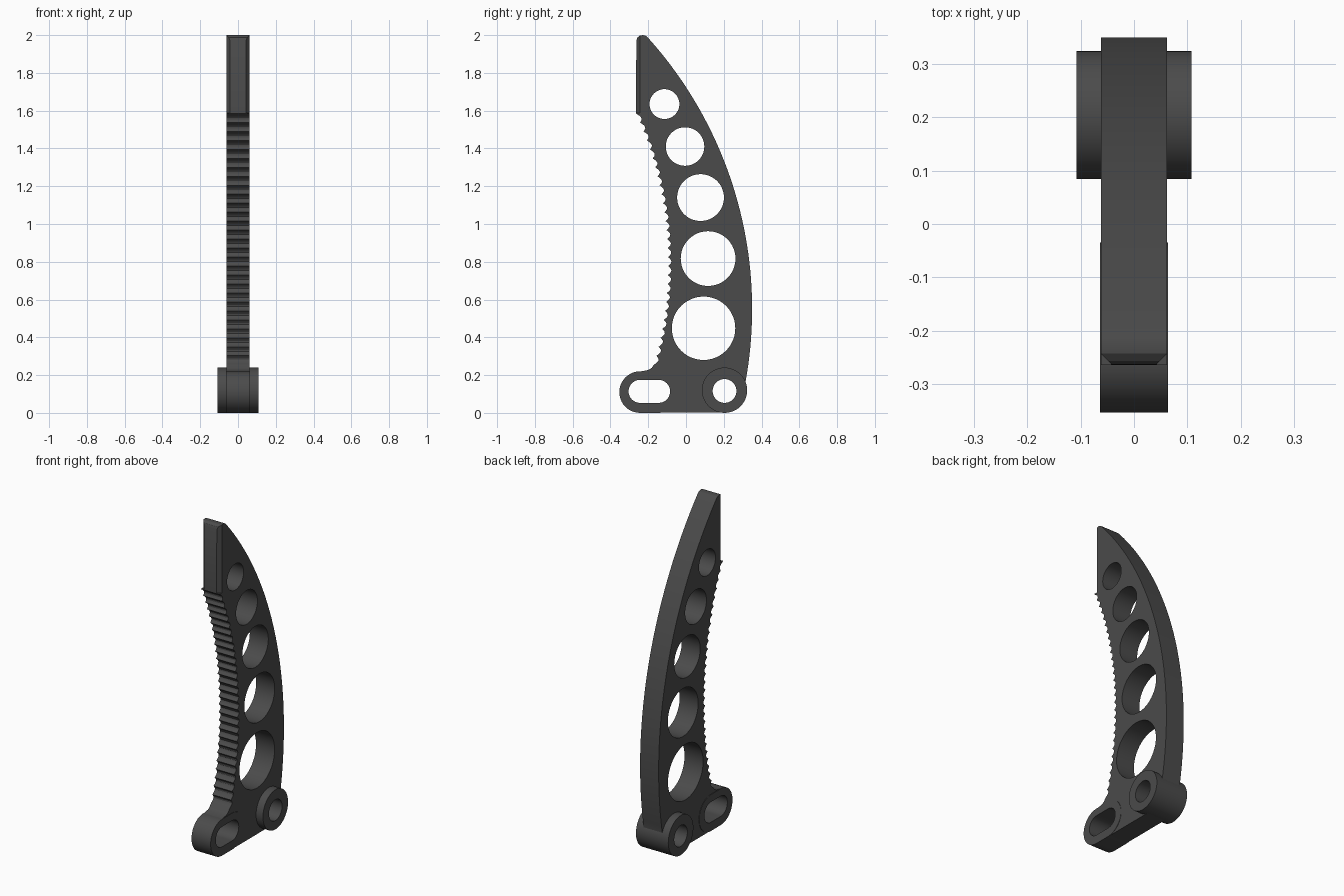
import bpy, bmesh
from math import pi, sin, cos, sqrt, radians

if "Cube" in bpy.data.objects:
    bpy.data.objects.remove(bpy.data.objects["Cube"])

mat = bpy.data.materials.new("dark_grey")
mat.diffuse_color = (0.07, 0.07, 0.07, 1)
mat.use_nodes = True
mat.node_tree.nodes["Principled BSDF"].inputs["Base Color"].default_value = mat.diffuse_color


def arc(cy, cz, r, a0, a1, n):
    return [(cy + r * cos(radians(a0 + (a1 - a0) * i / n)),
             cz + r * sin(radians(a0 + (a1 - a0) * i / n))) for i in range(n + 1)]


def circle(cy, cz, r, n=48):
    return arc(cy, cz, r, 0, 360, n)[:-1]


def slot(y0, y1, cz, r):
    return arc(y0, cz, r, 90, 270, 20) + arc(y1, cz, r, -90, 90, 20)


def plate(name, loops, half):
    """Side-view (y, z) loops, first outline then holes, extruded along x."""
    cu = bpy.data.curves.new(name, 'CURVE')
    cu.dimensions, cu.fill_mode, cu.extrude = '2D', 'BOTH', half
    for pts in loops:
        s = cu.splines.new('POLY')
        s.points.add(len(pts) - 1)
        for p, (y, z) in zip(s.points, pts):
            p.co = (y, z, 0, 1)
        s.use_cyclic_u = True
    ob = bpy.data.objects.new(name, cu)
    bpy.context.collection.objects.link(ob)
    ob.rotation_euler = (pi / 2, 0, pi / 2)
    bpy.ops.object.select_all(action='DESELECT')
    ob.select_set(True)
    bpy.context.view_layer.objects.active = ob
    bpy.ops.object.convert(target='MESH')
    bpy.ops.object.transform_apply(location=False, rotation=True, scale=False)
    ob = bpy.context.object
    bm = bmesh.new()
    bm.from_mesh(ob.data)
    bmesh.ops.remove_doubles(bm, verts=bm.verts, dist=1e-5)
    bmesh.ops.recalc_face_normals(bm, faces=bm.faces)
    bm.to_mesh(ob.data)
    bm.free()
    ob.data.materials.clear()
    ob.data.materials.append(mat)
    return ob


def smooth(ob):
    bpy.ops.object.select_all(action='DESELECT')
    ob.select_set(True)
    bpy.context.view_layer.objects.active = ob
    bpy.ops.object.shade_smooth_by_angle(angle=radians(25))


# Blade outline: lug end, pivot corner, curved back, tip
outline = arc(-0.243, 0.11, 0.109, 90, 270, 20)
outline += arc(0.2, 0.117, 0.116, 270, 360, 12)
for i in range(41):
    z = 0.16 + (1.985 - 0.16) * i / 40
    outline.append((0.35 - 2.147 + sqrt(2.147 ** 2 - (z - 0.55) ** 2), z))
outline += [(-0.212, 1.996), (-0.228, 2.0), (-0.243, 1.998), (-0.257, 1.988), (-0.263, 1.972)]

# Scalloped grip edge
teeth, top, bottom = 28, 1.585, 0.255
for i in range(teeth * 6 + 1):
    z = top + (bottom - top) * i / (teeth * 6)
    edge = -0.095 - 1.95 + sqrt(1.95 ** 2 - (z - 0.79) ** 2)
    edge = -0.095 - (-0.095 - edge)
    outline.append((edge + 0.018 * sin(pi * (i % 6) / 6), z))
outline += [(-0.182, 0.238), (-0.2, 0.227)]

# Lightening holes, plus clearance for the lug slot and pivot
holes = [(-0.114, 1.635, 0.079), (-0.005, 1.41, 0.102), (0.077, 1.14, 0.124),
         (0.117, 0.817, 0.145), (0.093, 0.448, 0.168)]
blade = plate("blade", [outline] + [circle(*h) for h in holes]
              + [slot(-0.243, -0.145, 0.11, 0.075), circle(0.204, 0.12, 0.08)], 0.062)

# Chamfers on the straight front edge near the tip
bm = bmesh.new()
for s in (-1, 1):
    tri = [(0.0725, -0.2315), (0.0325, -0.2735), (0.0725, -0.2735)]
    f = bm.faces.new([bm.verts.new((s * x, y, 1.588)) for x, y in tri])
    ext = bmesh.ops.extrude_face_region(bm, geom=[f])
    for v in ext["geom"]:
        if isinstance(v, bmesh.types.BMVert):
            v.co.z = 2.05
bmesh.ops.recalc_face_normals(bm, faces=bm.faces)
me = bpy.data.meshes.new("chamfer_cutter")
bm.to_mesh(me)
bm.free()
cutter = bpy.data.objects.new("chamfer_cutter", me)
bpy.context.collection.objects.link(cutter)
cutter.hide_render = True
mod = blade.modifiers.new("chamfer", 'BOOLEAN')
mod.object, mod.operation, mod.solver = cutter, 'DIFFERENCE', 'EXACT'
bpy.context.view_layer.objects.active = blade
bpy.ops.object.modifier_apply(modifier=mod.name)
bpy.data.objects.remove(cutter)

# Slotted lug and pivot boss
lug = plate("slotted_lug", [slot(-0.243, -0.145, 0.11, 0.11),
                            slot(-0.243, -0.145, 0.114, 0.061)], 0.064)
boss = plate("pivot_boss", [circle(0.204, 0.12, 0.12), circle(0.204, 0.116, 0.063)], 0.108)

for ob in (blade, lug, boss):
    smooth(ob)
